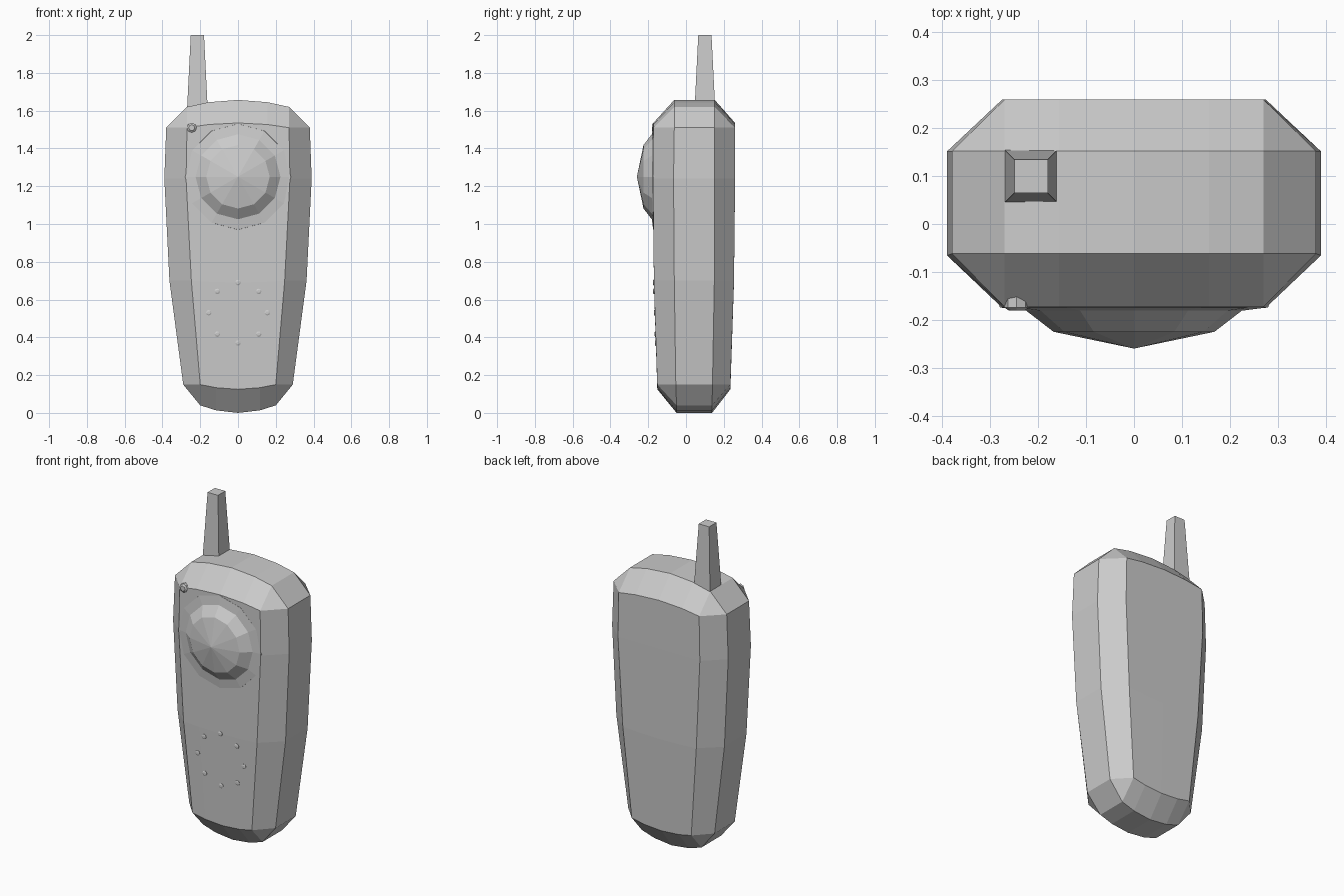
import bpy, bmesh, math

if "Cube" in bpy.data.objects:
    bpy.data.objects.remove(bpy.data.objects["Cube"])


def make(name, rings, cap_strips=False):
    """Loft closed rings of equal size into a solid."""
    bm = bmesh.new()
    loops = [[bm.verts.new(p) for p in ring] for ring in rings]
    n = len(loops[0])
    for a, b in zip(loops, loops[1:]):
        for i in range(n):
            j = (i + 1) % n
            bm.faces.new((a[i], a[j], b[j], b[i]))
    for cap in (loops[0], loops[-1]):
        if cap_strips:
            # front half is cap[:h], back half runs in the opposite direction
            for i in range(n // 2 - 1):
                bm.faces.new((cap[i], cap[i + 1], cap[n - 2 - i], cap[n - 1 - i]))
        else:
            bm.faces.new(cap)
    bmesh.ops.remove_doubles(bm, verts=bm.verts, dist=0.0005)
    bmesh.ops.dissolve_degenerate(bm, edges=bm.edges, dist=0.0005)
    bmesh.ops.recalc_face_normals(bm, faces=bm.faces)
    me = bpy.data.meshes.new(name)
    bm.to_mesh(me)
    bm.free()
    ob = bpy.data.objects.new(name, me)
    bpy.context.collection.objects.link(ob)
    return ob


def lathe(name, cx, cz, profile, sides):
    """Turn (radius, y) pairs around an axis pointing to the front."""
    rings = [[(cx + r * math.cos(2 * math.pi * i / sides), y,
               cz + r * math.sin(2 * math.pi * i / sides)) for i in range(sides)]
             for r, y in profile]
    return make(name, rings)


# Body: z, face half width, side half width, front y, back y,
# side band front y, side band back y, arch height at the centre
LEVELS = [
    (0.04, 0.20, 0.20, -0.05, 0.138, -0.05, 0.138, -0.04),
    (0.15, 0.20, 0.29, -0.152, 0.235, -0.054, 0.14, -0.025),
    (0.70, 0.247, 0.363, -0.17, 0.254, -0.062, 0.15, -0.01),
    (1.24, 0.275, 0.39, -0.175, 0.26, -0.066, 0.152, 0.0),
    (1.51, 0.27, 0.38, -0.173, 0.26, -0.062, 0.152, 0.025),
    (1.62, 0.27, 0.27, -0.062, 0.152, -0.062, 0.152, 0.037),
]
STEPS = (-1, -0.58, 0, 0.58, 1)
body_rings = []
for z, ix, hx, yf, yb, s0, s1, arch in LEVELS:
    def strip(y, sy):
        mid = [(t * ix, y, z + arch * (1 - t * t)) for t in STEPS]
        return [(-hx, sy, z)] + mid + [(hx, sy, z)]
    body_rings.append(strip(yf, s0) + strip(yb, s1)[::-1])
make("body", body_rings, cap_strips=True)

# Antenna: tapered square rod
def square(h, z):
    return [(-0.215 + sx * h, 0.1 + sy * h, z)
            for sx, sy in ((-1, -1), (1, -1), (1, 1), (-1, 1))]
make("antenna", [square(0.056, 1.58), square(0.035, 2.0)])

# Speaker dome with a flared skirt
lathe("speaker_dome", 0, 1.25,
      [(0.285, -0.16), (0.28, -0.174), (0.225, -0.181), (0.168, -0.225), (0.0, -0.26)], 12)

# Indicator light
lathe("indicator_light", -0.245, 1.51,
      [(0.026, -0.145), (0.026, -0.174), (0.016, -0.181)], 8)

# Ring of small microphone studs
for k in range(8):
    a = k * math.pi / 4
    x, z = 0.155 * math.cos(a), 0.53 + 0.16 * math.sin(a)
    y = -0.152 - 0.018 * (z - 0.15) / 0.55
    lathe(f"microphone_stud_{k + 1}", x, z,
          [(0.015, y + 0.01), (0.015, y - 0.003), (0.008, y - 0.006)], 8)
